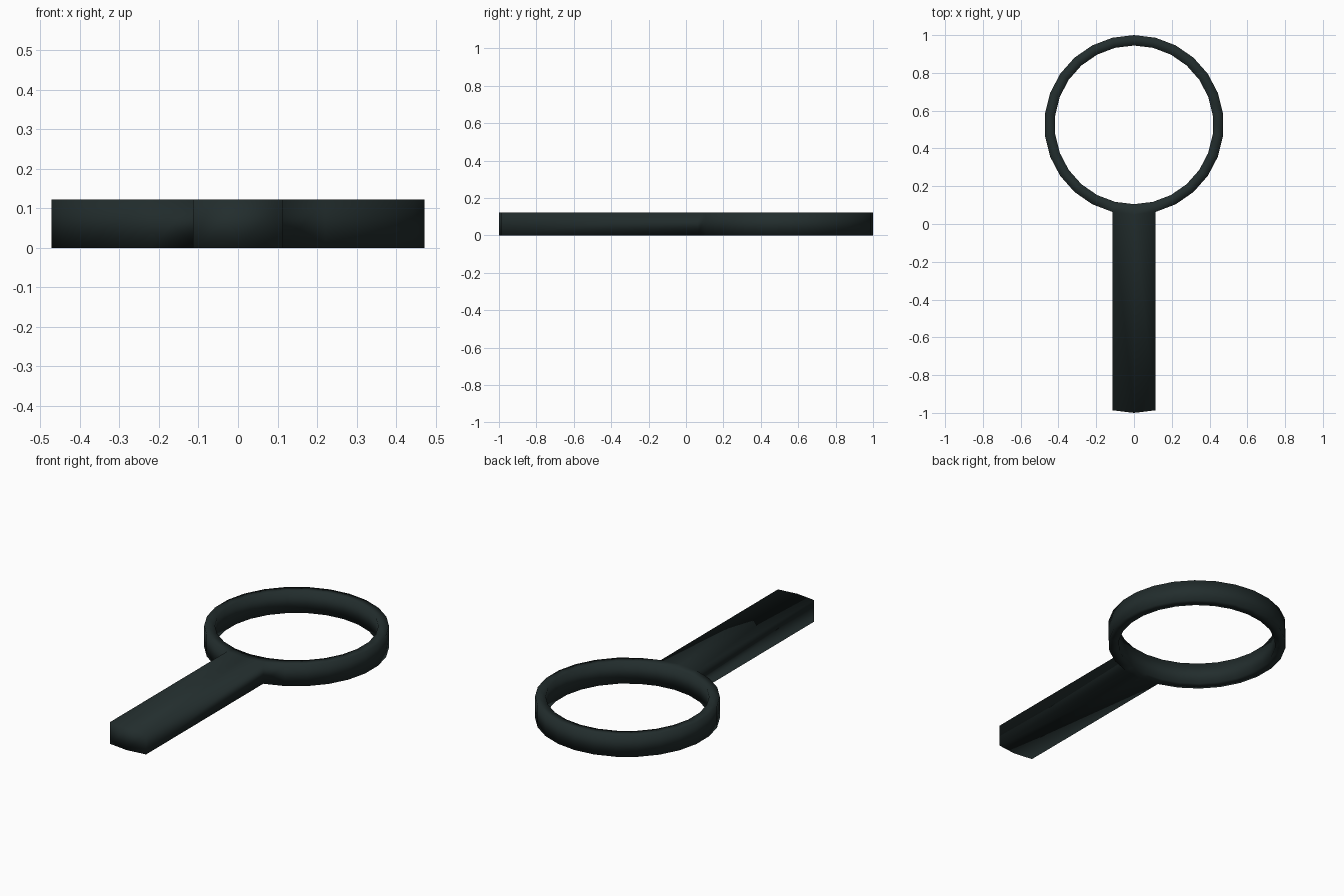
import bpy, bmesh, math

if "Cube" in bpy.data.objects:
    bpy.data.objects.remove(bpy.data.objects["Cube"])

SIDES, R_OUT, R_IN, H = 26, 0.475, 0.42, 0.122
CY, LENGTH = 0.525, 1.05

mat = bpy.data.materials.new("dark slate green")
mat.diffuse_color = (0.016, 0.026, 0.026, 1)
mat.use_nodes = True
mat.node_tree.nodes["Principled BSDF"].inputs["Base Color"].default_value = mat.diffuse_color

bm = bmesh.new()

# Rim: flat ring outline, first vertex at the bottom (-y)
def circle(r):
    return [bm.verts.new((r * math.sin(2 * math.pi * i / SIDES),
                          CY - r * math.cos(2 * math.pi * i / SIDES), 0))
            for i in range(SIDES)]

outer, inner = circle(R_OUT), circle(R_IN)
for i in range(SIDES):
    j = (i + 1) % SIDES
    bm.faces.new((outer[i], outer[j], inner[j], inner[i]))

# Handle: the two lowest rim edges swept towards -y
root = [outer[-1], outer[0], outer[1]]
tip = [bm.verts.new((v.co.x, v.co.y - LENGTH, 0)) for v in root]
for k in range(2):
    bm.faces.new((root[k], tip[k], tip[k + 1], root[k + 1]))

# Thickness
res = bmesh.ops.extrude_face_region(bm, geom=bm.faces[:], use_keep_orig=True)
for v in res["geom"]:
    if isinstance(v, bmesh.types.BMVert):
        v.co.z += H
bmesh.ops.recalc_face_normals(bm, faces=bm.faces[:])
for f in bm.faces:
    f.smooth = True

me = bpy.data.meshes.new("magnifier_frame")
bm.to_mesh(me)
bm.free()
me.materials.append(mat)
ob = bpy.data.objects.new("magnifier_frame", me)
bpy.context.collection.objects.link(ob)
